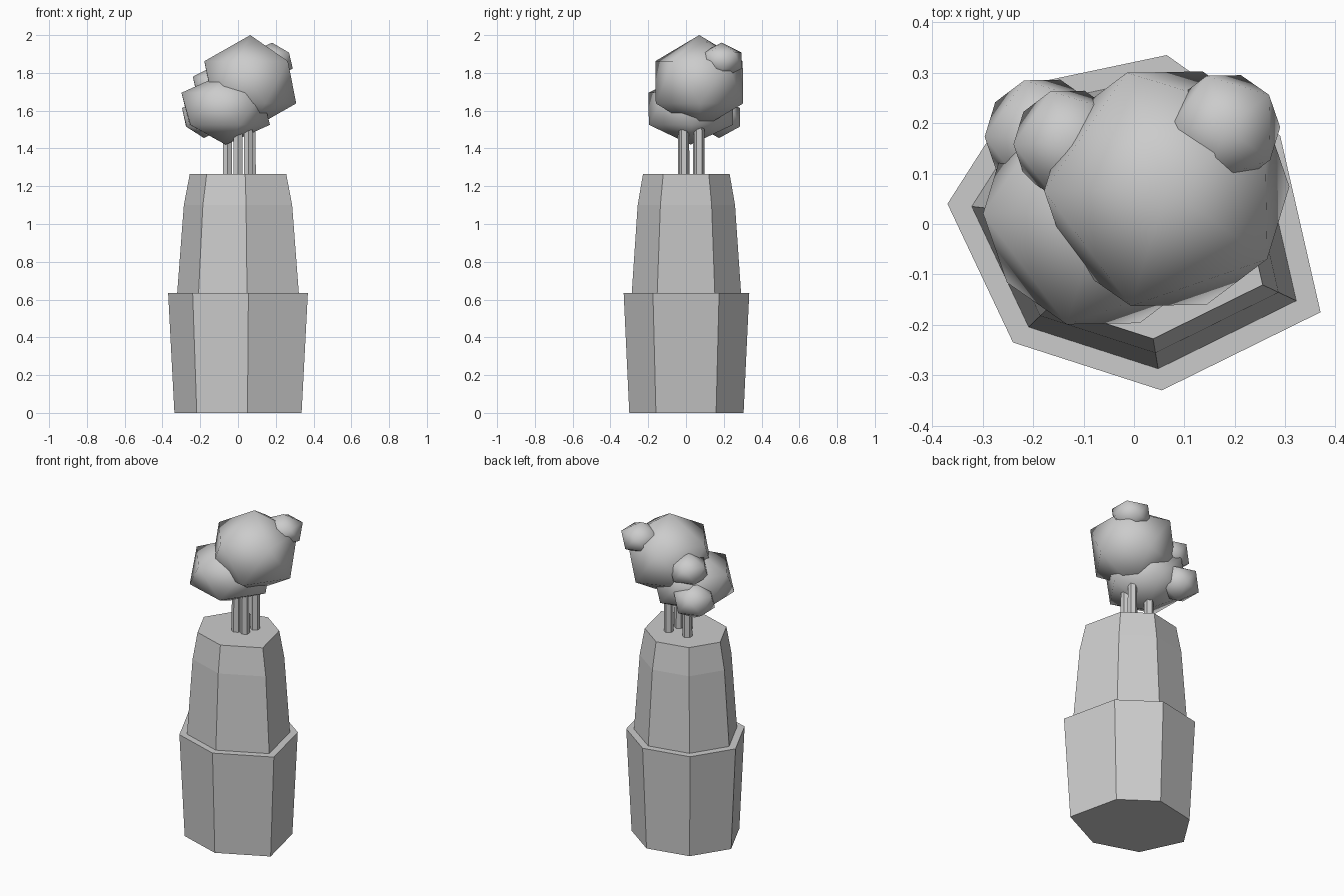
import bpy
import bmesh
from math import radians, pi
from mathutils import Matrix, Vector

cube = bpy.data.objects.get("Cube")
if cube:
    bpy.data.objects.remove(cube, do_unlink=True)

grey = bpy.data.materials.new("plain_grey")
grey.use_nodes = True
grey.diffuse_color = (0.6, 0.6, 0.6, 1)
grey.node_tree.nodes["Principled BSDF"].inputs["Base Color"].default_value = (0.6, 0.6, 0.6, 1)


def finish(name, bm, smooth=False):
    bmesh.ops.recalc_face_normals(bm, faces=bm.faces[:])
    for face in bm.faces:
        face.smooth = smooth
    mesh = bpy.data.meshes.new(name)
    bm.to_mesh(mesh)
    bm.free()
    mesh.materials.append(grey)
    obj = bpy.data.objects.new(name, mesh)
    bpy.context.collection.objects.link(obj)
    return obj


# Uneven seven-sided outline shared by both parts of the vase
OUTLINE = [(0.37, -0.175), (0.29, 0.175), (0.065, 0.335), (-0.22, 0.275),
           (-0.37, 0.04), (-0.24, -0.235), (0.055, -0.33)]


def loft(name, levels):
    """Stack scaled copies of the outline at (height, scale) levels."""
    bm = bmesh.new()
    rings = [[bm.verts.new((x * s, y * s, z)) for x, y in OUTLINE] for z, s in levels]
    for low, high in zip(rings, rings[1:]):
        for i in range(len(low)):
            j = (i + 1) % len(low)
            bm.faces.new((low[i], low[j], high[j], high[i]))
    bm.faces.new(rings[0][::-1])
    bm.faces.new(rings[-1])
    return finish(name, bm)


loft("lower_pot", [(0, 0.91), (0.635, 1)])
loft("upper_pot", [(0.6, 0.875), (0.635, 0.87), (1.1, 0.775), (1.265, 0.69)])


# Thin stems rising from the pot
def stem(name, x, y, top):
    bm = bmesh.new()
    height = top - 1.25
    bmesh.ops.create_cone(bm, cap_ends=True, segments=6, radius1=0.028, radius2=0.026,
                          depth=height, matrix=Matrix.Translation((x, y, 1.25 + height / 2)))
    return finish(name, bm)


for i, (x, y, top) in enumerate([(0.07, 0.07, 1.65), (-0.055, 0.065, 1.55),
                                 (0, -0.015, 1.55), (0.055, -0.01, 1.6)]):
    stem(f"stem_{i + 1}", x, y, top)


# Rounded, coarse blossom clumps
def clump(name, centre, width, height):
    bm = bmesh.new()
    bmesh.ops.create_icosphere(bm, subdivisions=1, radius=1)
    bmesh.ops.transform(bm, verts=bm.verts[:], matrix=Matrix.Translation(Vector(centre))
                        @ Matrix.Diagonal((width, width, height, 1))
                        @ Matrix.Rotation(radians(37), 4, "Z"))
    return finish(name, bm, smooth=True)


clump("large_blossom", (0.065, 0.07, 1.75), 0.272, 0.25)
clump("front_blossom", (-0.065, 0.025, 1.61), 0.262, 0.19)
clump("top_bud", (0.18, 0.19, 1.865), 0.123, 0.095)
clump("back_low_bud", (-0.18, 0.175, 1.565), 0.13, 0.11)
clump("back_high_bud", (-0.13, 0.16, 1.735), 0.122, 0.1)
